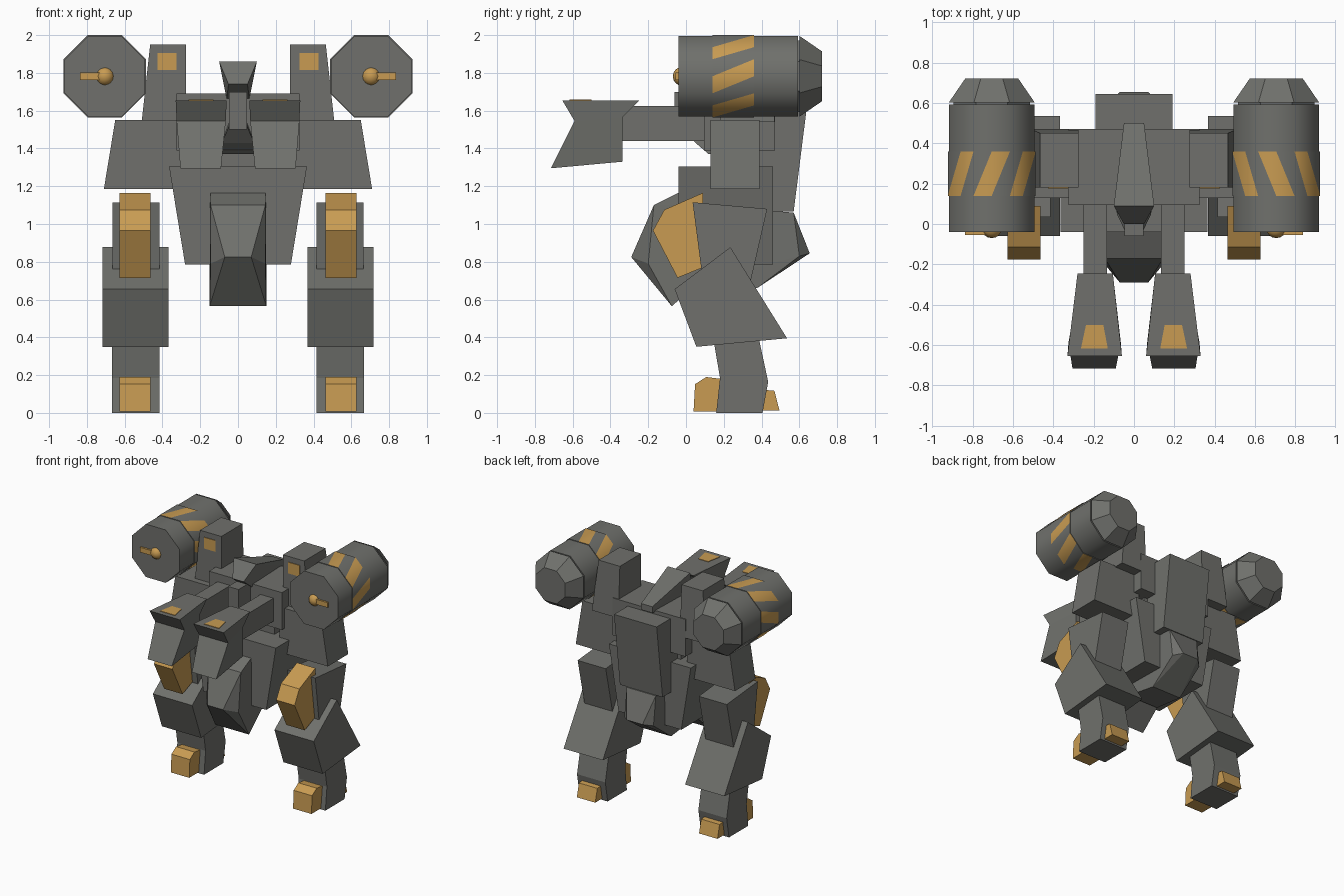
import bpy, bmesh, math

if "Cube" in bpy.data.objects:
    bpy.data.objects.remove(bpy.data.objects["Cube"])

def material(name, rgb):
    m = bpy.data.materials.new(name)
    m.diffuse_color = (*rgb, 1)
    m.use_nodes = True
    m.node_tree.nodes["Principled BSDF"].inputs["Base Color"].default_value = m.diffuse_color
    return m

GREY = material("armour grey", (0.16, 0.163, 0.15))
ORANGE = material("warning orange", (0.58, 0.33, 0.085))

def finish(name, bm, mats):
    bmesh.ops.recalc_face_normals(bm, faces=bm.faces)
    me = bpy.data.meshes.new(name)
    bm.to_mesh(me)
    bm.free()
    for m in mats:
        me.materials.append(m)
    ob = bpy.data.objects.new(name, me)
    bpy.context.collection.objects.link(ob)
    return ob

def loft(name, rings, mat=GREY, s=1):
    """Skin a list of equal-length point rings and cap both ends."""
    bm = bmesh.new()
    vs = [[bm.verts.new((s * x, y, z)) for x, y, z in r] for r in rings]
    n = len(vs[0])
    for a, b in zip(vs, vs[1:]):
        for i in range(n):
            j = (i + 1) % n
            bm.faces.new((a[i], a[j], b[j], b[i]))
    bm.faces.new(vs[0])
    bm.faces.new(vs[-1])
    return finish(name, bm, [mat])

def prism(name, profile, x0, x1, mat=GREY, s=1):
    """Side profile (y, z) extruded across x."""
    return loft(name, [[(x, y, z) for y, z in profile] for x in (x0, x1)], mat, s)

def rect(x0, x1, y0, y1, z):
    return [(x0, y0, z), (x1, y0, z), (x1, y1, z), (x0, y1, z)]

def box(name, x0, x1, y0, y1, z0, z1, mat=GREY, s=1):
    return loft(name, [rect(x0, x1, y0, y1, z) for z in (z0, z1)], mat, s)

def hull(name, half, mat=GREY):
    """Convex shape from points given as (half width, y, z)."""
    bm = bmesh.new()
    for x, y, z in half:
        bm.verts.new((x, y, z))
        bm.verts.new((-x, y, z))
    bmesh.ops.convex_hull(bm, input=bm.verts)
    bmesh.ops.dissolve_limit(bm, angle_limit=0.02, verts=bm.verts, edges=bm.edges)
    return finish(name, bm, [mat])

CX, CZ = 0.705, 1.782

def octagon(y, apothem):
    r = apothem / math.cos(math.pi / 8)
    return [(CX + r * math.cos(math.pi / 8 * (2 * i + 1)), y,
             CZ + r * math.sin(math.pi / 8 * (2 * i + 1))) for i in range(8)]

def smooth(ob):
    ob.select_set(True)
    bpy.context.view_layer.objects.active = ob
    bpy.ops.object.shade_smooth_by_angle(angle=math.radians(46))
    ob.select_set(False)

def striped_band(name, s, y0=0.14, y1=0.36, apothem=0.218):
    """Octagonal ring with one slanted stripe cut into each side."""
    bm = bmesh.new()
    rows = []
    for y in (y0, y1):
        pts, row = octagon(y, apothem), []
        for i in range(8):
            p, q = pts[i], pts[(i + 1) % 8]
            row.append(bm.verts.new((s * p[0], y, p[2])))
            row.append(bm.verts.new((s * (p[0] + q[0]) / 2, y, (p[2] + q[2]) / 2)))
        rows.append(row)
    a, b = rows
    for i in range(0, 16, 2):
        j = (i + 2) % 16
        bm.faces.new((a[i], a[i + 1], b[j], b[i + 1])).material_index = 1
        bm.faces.new((a[i], b[i + 1], b[i]))
        bm.faces.new((a[i + 1], a[j], b[j]))
    bm.faces.new(a)
    bm.faces.new(b)
    return finish(name, bm, [GREY, ORANGE])

# Torso, chest and backpack
loft("lower_torso", [rect(-0.28, 0.28, -0.04, 0.46, 0.785), rect(-0.365, 0.365, -0.04, 0.46, 1.305)])
box("spine", -0.22, 0.22, 0.15, 0.38, 1.25, 1.45)
box("chest", -0.325, 0.325, 0.095, 0.47, 1.39, 1.69)
prism("backpack", [(0.35, 1.66), (0.645, 1.66), (0.57, 1.065), (0.35, 1.065)], -0.19, 0.19)

# Pelvis guards, front and back
hull("front_pelvis_guard", [(0.145, -0.04, 1.165), (0.145, -0.17, 1.10), (0.07, -0.29, 0.825),
                            (0.145, -0.2, 0.79), (0.15, -0.075, 0.565), (0.15, 0.1, 1.1), (0.15, 0.1, 0.72)])
hull("rear_pelvis_guard", [(0.07, 0.655, 0.845), (0.13, 0.57, 1.06), (0.13, 0.375, 0.66),
                           (0.13, 0.6, 0.83), (0.14, 0.1, 1.1), (0.14, 0.1, 0.7)])

# Head: crest, face and chin
hull("head_crest", [(0.1, 0.09, 1.86), (0.05, 0.5, 1.73), (0.05, 0.0, 1.74), (0.05, 0.5, 1.68), (0.06, 0.1, 1.66)])
box("head_face", -0.047, 0.047, -0.06, 0.12, 1.5, 1.70)
hull("head_chin", [(0.047, -0.03, 1.52), (0.085, 0.05, 1.43), (0.09, 0.12, 1.37), (0.085, 0.2, 1.37), (0.047, 0.2, 1.55)])

for side, s in (("right", 1), ("left", -1)):
    # Shoulder and cannon pylon
    loft(f"{side}_shoulder", [rect(0.28, 0.71, 0.13, 0.39, 1.185), rect(0.28, 0.65, 0.13, 0.39, 1.55)], GREY, s)
    loft(f"{side}_pylon", [rect(0.275, 0.51, 0.18, 0.47, 1.54), rect(0.275, 0.465, 0.18, 0.45, 1.95)], GREY, s)
    box(f"{side}_pylon_light", 0.325, 0.425, 0.175, 0.183, 1.815, 1.905, ORANGE, s)

    # Cannon drum
    smooth(loft(f"{side}_drum", [octagon(-0.04, 0.213), octagon(0.592, 0.213)], GREY, s))
    loft(f"{side}_drum_neck", [octagon(0.58, 0.19), octagon(0.62, 0.19)], GREY, s)
    loft(f"{side}_drum_end", [octagon(0.602, 0.213), octagon(0.72, 0.132)], GREY, s)
    smooth(striped_band(f"{side}_drum_band", s))
    bm = bmesh.new()
    bmesh.ops.create_uvsphere(bm, u_segments=16, v_segments=8, radius=0.05)
    bmesh.ops.translate(bm, verts=bm.verts, vec=(s * CX, -0.02, CZ))
    smooth(finish(f"{side}_drum_knob", bm, [ORANGE]))
    box(f"{side}_drum_handle", 0.70, 0.837, -0.055, -0.035, 1.763, 1.803, ORANGE, s)

    # Forward arm with clamp-like hand
    box(f"{side}_arm", 0.135, 0.25, -0.36, 0.2, 1.44, 1.625, GREY, s)
    loft(f"{side}_hand", [
        [(0.06, -0.655, 1.655), (0.33, -0.655, 1.655), (0.28, -0.245, 1.655), (0.105, -0.245, 1.655)],
        [(0.065, -0.59, 1.545), (0.325, -0.59, 1.545), (0.28, -0.335, 1.565), (0.105, -0.335, 1.565)],
        [(0.09, -0.715, 1.295), (0.305, -0.715, 1.295), (0.28, -0.335, 1.33), (0.105, -0.335, 1.33)]], GREY, s)
    loft(f"{side}_hand_marking", [[(0.13, -0.617, z), (0.263, -0.617, z), (0.238, -0.5, z), (0.152, -0.5, z)]
                                  for z in (1.65, 1.659)], ORANGE, s)

    # Leg: thigh, knee shield, shin, ankle, toe and heel
    prism(f"{side}_thigh", [(0.035, 1.115), (0.43, 1.08), (0.32, 0.6), (0.1, 0.65), (0.08, 0.77)], 0.415, 0.665, GREY, s)
    prism(f"{side}_knee_shield", [(0.09, 1.165), (-0.115, 1.075), (-0.175, 0.965), (-0.045, 0.715),
                                  (0.09, 0.77), (0.09, 1.1)], 0.463, 0.627, ORANGE, s)
    prism(f"{side}_shin", [(0.235, 0.877), (0.535, 0.395), (0.055, 0.35), (-0.06, 0.655)], 0.367, 0.717, GREY, s)
    prism(f"{side}_ankle", [(0.14, 0.42), (0.18, 0.185), (0.16, 0), (0.405, 0), (0.435, 0.165), (0.38, 0.42)],
          0.415, 0.667, GREY, s)
    prism(f"{side}_toe", [(0.04, 0.008), (0.048, 0.152), (0.107, 0.19), (0.2, 0.178), (0.2, 0.008)],
          0.463, 0.627, ORANGE, s)
    prism(f"{side}_heel", [(0.38, 0.125), (0.468, 0.117), (0.495, 0.012), (0.38, 0.012)], 0.463, 0.627, ORANGE, s)
